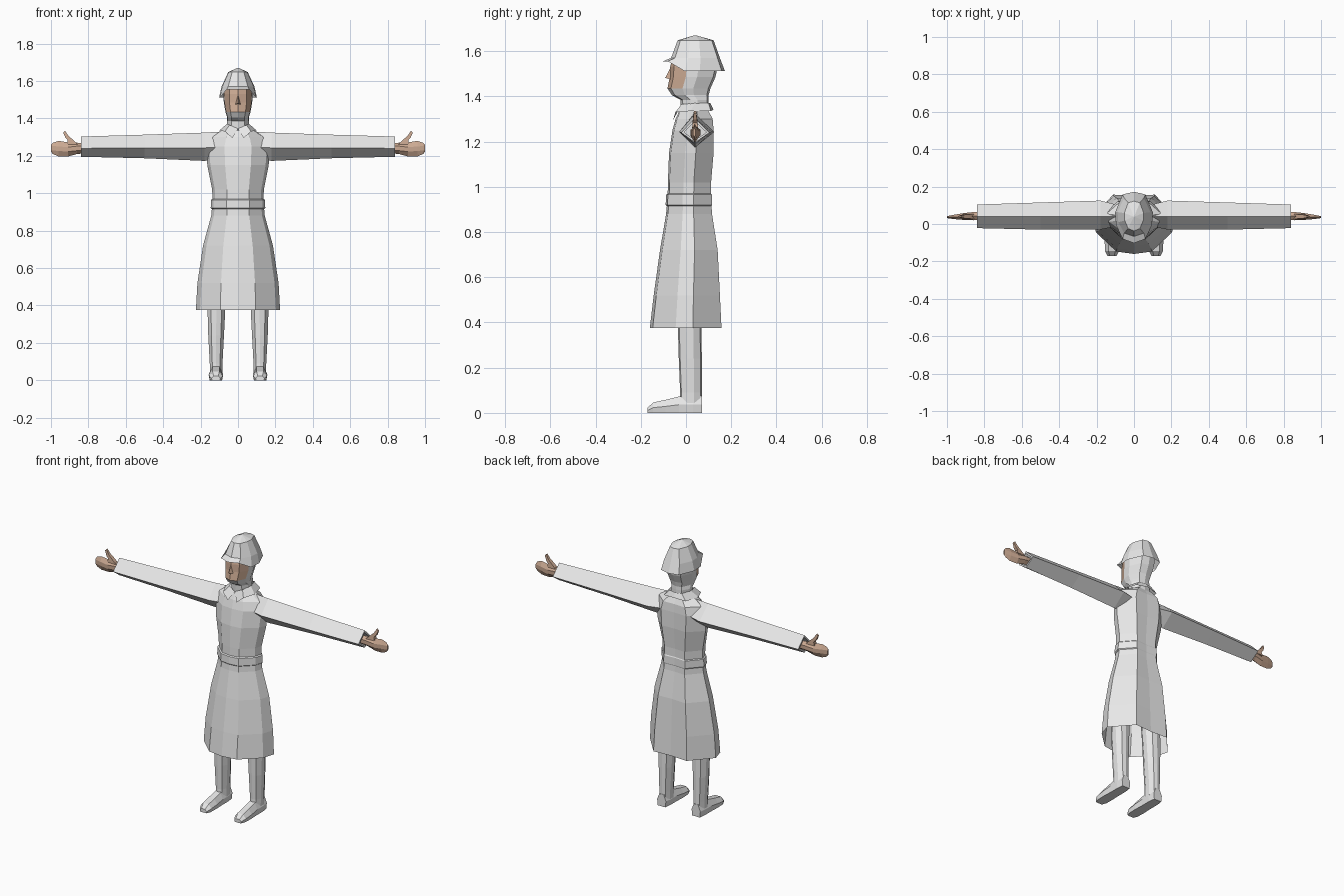
import bpy, bmesh

def material(name, rgb):
    m = bpy.data.materials.new(name)
    m.diffuse_color = (*rgb, 1)
    return m

GREY = material("uniform grey", (0.8, 0.8, 0.8))
SKIN = material("skin", (0.60, 0.40, 0.29))

def make(name, verts, faces, mats):
    bm = bmesh.new()
    vs = [bm.verts.new(v) for v in verts]
    for f in faces:
        bm.faces.new([vs[i] for i in f])
    bmesh.ops.recalc_face_normals(bm, faces=bm.faces)
    me = bpy.data.meshes.new(name)
    bm.to_mesh(me)
    bm.free()
    for m in mats:
        me.materials.append(m)
    ob = bpy.data.objects.new(name, me)
    bpy.context.collection.objects.link(ob)
    return ob

def loft(name, rings, mats=(GREY,), start=True, end=True, closed=True):
    """Skin a list of equal-length point rings."""
    n = len(rings[0])
    verts = [p for r in rings for p in r]
    faces = []
    for k in range(len(rings) - 1):
        for i in range(n if closed else n - 1):
            j = (i + 1) % n
            faces.append((k*n + i, k*n + j, k*n + n + j, k*n + n + i))
    if start:
        faces.append(tuple(range(n)))
    if end:
        faces.append(tuple(range(len(verts) - n, len(verts))))
    return make(name, verts, faces, mats)

# half outline of a body slice: (share of half width, share of depth)
BODY = [(0, 0), (.42, .04), (.9, .36), (1, .6), (.5, 1), (0, .98)]
HEAD = [(0, 0), (.6, .08), (.95, .35), (1, .6), (.6, .95), (0, 1)]

def body_ring(z, w, f, b, half, cx=0):
    pts = [(w*u, f + (b - f)*t, z) for u, t in half]
    pts += [(-x, y, q) for x, y, q in pts[-2:0:-1]]
    return [(x + cx, y, q) for x, y, q in pts]

# long coat with a slight belt band, open at the hem
coat = [(.375, .225, -.16, .157), (.52, .217, -.143, .15), (.72, .187, -.115, .14),
        (.88, .143, -.088, .115), (.915, .14, -.085, .113), (.92, .146, -.09, .115),
        (.965, .144, -.088, .114), (.97, .137, -.081, .111), (1.02, .138, -.08, .111),
        (1.15, .164, -.075, .122), (1.25, .172, -.06, .122), (1.30, .15, -.046, .118),
        (1.335, .09, -.03, .10), (1.35, .05, 0, .08)]
loft("coat", [body_ring(*r, BODY) for r in coat], start=False)

# neck and hooded head, with the front of the face in skin
head = [(1.32, .058, -.022, .10), (1.385, .06, -.025, .10), (1.405, .058, -.062, .10),
        (1.435, .067, -.082, .108), (1.485, .076, -.072, .13), (1.53, .078, -.07, .14),
        (1.59, .072, -.055, .13)]
ob = loft("head", [body_ring(*r, HEAD) for r in head], (GREY, SKIN))
for p in ob.data.polygons:
    if p.center.z > 1.44 and p.center.y < -.02 and p.normal.y < -.3:
        p.material_index = 1

# nose
make("nose", [(0, -.07, 1.525), (.014, -.068, 1.475), (-.014, -.068, 1.475), (0, -.092, 1.482)],
     [(0, 1, 3), (0, 3, 2), (1, 2, 3)], (SKIN,))

# helmet with a flared rim that rises into a peak at the front
helmet = [body_ring(1.67, .004, .036, .044, HEAD),
          body_ring(1.648, .052, -.037, .122, HEAD),
          body_ring(1.57, .088, -.066, .15, HEAD)]
rim = [(x, y, 1.555 if y < -.05 else 1.512)
       for x, y, z in body_ring(1.51, .101, -.102, .172, HEAD)]
loft("helmet", helmet + [rim], end=False)

# turned-down collar
inner = [(0, -.03, 1.345), (.045, -.02, 1.365), (.06, .04, 1.37), (.042, .1, 1.37), (0, .108, 1.37)]
outer = [(.03, -.057, 1.295), (.07, -.047, 1.33), (.1, .02, 1.335), (.075, .11, 1.335), (0, .122, 1.342)]

def diamond(x, yc, zc, dy0, dy1, dz0, dz1):
    return [(x, yc, zc + dz1), (x, yc - dy0, zc), (x, yc, zc - dz0), (x, yc + dy1, zc)]

def hand_ring(x, y, z0, z1, d):
    zm = (z0 + z1) / 2
    return [(x, y, z1), (x, y - d, zm + .012), (x, y - d, zm - .012),
            (x, y, z0), (x, y + d, zm - .012), (x, y + d, zm + .012)]

def boot_ring(y, w, h, cx):
    return [(cx - w*.85, y, 0), (cx - w, y, h*.5), (cx - w*.5, y, h),
            (cx + w*.5, y, h), (cx + w, y, h*.5), (cx + w*.85, y, 0)]

LEG = [(0, 0), (.6, .06), (1, .35), (1, .65), (.6, .94), (0, 1)]

for side, s in (("right", -1), ("left", 1)):
    def flip(rings):
        return [[(s*x, y, z) for x, y, z in r] for r in rings]

    loft(side + "_collar", flip([inner, outer]), start=False, end=False, closed=False)

    # diamond-section sleeve with a hollow cuff
    loft(side + "_sleeve", flip([
        diamond(.08, .04, 1.245, .05, .06, .06, .085),
        diamond(.18, .04, 1.243, .07, .085, .07, .081),
        diamond(.50, .04, 1.243, .07, .075, .056, .070),
        diamond(.84, .04, 1.240, .062, .064, .045, .063),
        diamond(.84, .04, 1.241, .048, .050, .034, .049),
        diamond(.80, .04, 1.241, .048, .050, .034, .049)]), start=False)

    # mitten hand and upright thumb
    loft(side + "_hand", flip([
        hand_ring(.79, .042, 1.215, 1.265, .020), hand_ring(.86, .042, 1.21, 1.27, .022),
        hand_ring(.91, .04, 1.196, 1.272, .018), hand_ring(.96, .038, 1.197, 1.28, .012),
        hand_ring(.99, .037, 1.21, 1.27, .007), hand_ring(1.0, .037, 1.222, 1.258, .005)]), (SKIN,))
    thumb = [(.855, 1.26, .915, 1.262, .013), (.885, 1.288, .91, 1.283, .011),
             (.908, 1.308, .923, 1.297, .009), (.925, 1.335, .935, 1.325, .005)]
    loft(side + "_thumb", flip([[(a, .04 - d, b), (c, .04 - d, e), (c, .04 + d, e), (a, .04 + d, b)]
                                for a, b, c, e, d in thumb]), (SKIN,))

    # leg, running up inside the coat
    loft(side + "_leg", flip([body_ring(z, w, f, b, LEG, cx) for z, w, f, b, cx in (
        (.04, .034, -.028, .07, .117), (.09, .034, -.026, .07, .117),
        (.24, .042, -.032, .07, .117), (.42, .049, -.037, .068, .115),
        (.72, .055, -.045, .07, .1))]))

    # boot
    loft(side + "_boot", flip([boot_ring(y, w, h, .118) for y, w, h in (
        (.071, .03, .075), (.03, .036, .075), (-.03, .036, .073),
        (-.09, .039, .058), (-.145, .037, .046), (-.171, .024, .022))]))
